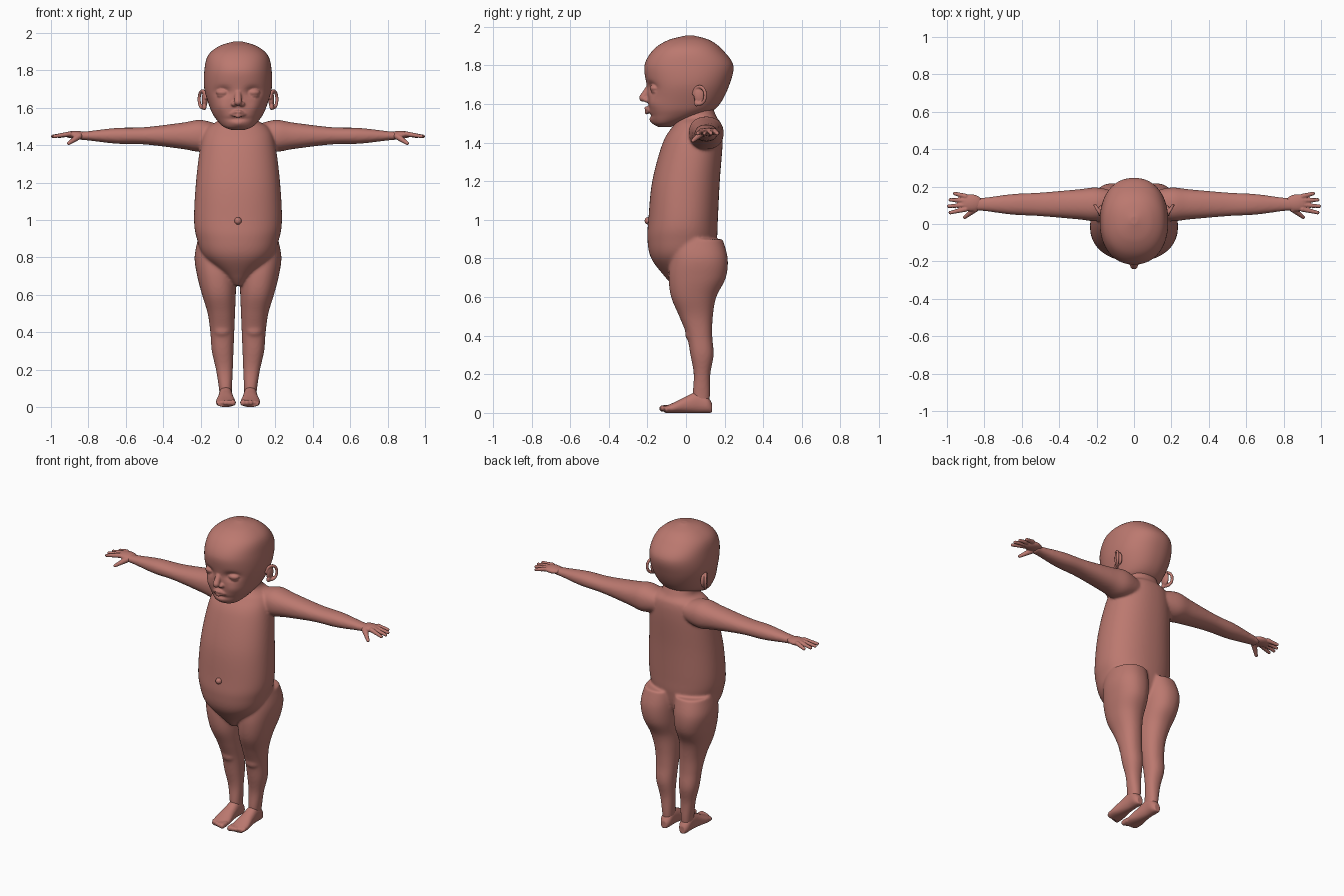
import bpy, bmesh
from math import sin, cos, tau, exp, copysign
from mathutils import Vector, Matrix

cube = bpy.data.objects.get("Cube")
if cube:
    bpy.data.objects.remove(cube, do_unlink=True)

skin_colour = (0.5, 0.19, 0.16, 1)
skin = bpy.data.materials.new("skin")
skin.use_nodes = True
skin.diffuse_color = skin_colour
skin.node_tree.nodes["Principled BSDF"].inputs["Base Color"].default_value = skin_colour

SIDES = (1, -1)


def blend(before, start, end, after, t):
    """Smooth curve from start to end, guided by the neighbouring values."""
    bend = 2 * before - 5 * start + 4 * end - after
    twist = 3 * (start - end) + after - before
    return start + t / 2 * (end - before + t * (bend + t * twist))


def smooth_sections(sections, steps=8):
    """Fill in rounded in-between sections along a limb."""
    padded = [sections[0], *sections, sections[-1]]
    for group in zip(padded, padded[1:], padded[2:], padded[3:]):
        for step in range(steps):
            yield [blend(*values, step / steps) for values in zip(*group)]
    yield sections[-1]


def loft(bm, axis, sections, side=1, segments=64, roundness=0.9):
    """Skin over sections (position, centre, half size, centre, half size)."""
    across, along = [k for k in range(3) if k != axis]
    rings = []
    for position, centre_a, half_a, centre_b, half_b in smooth_sections(sections):
        ring = []
        for n in range(segments):
            angle = tau * n / segments
            point = Vector()
            point[axis] = position
            point[across] = centre_a + half_a * copysign(abs(cos(angle)) ** roundness, cos(angle))
            point[along] = centre_b + half_b * copysign(abs(sin(angle)) ** roundness, sin(angle))
            point.x *= side
            ring.append(bm.verts.new(point))
        rings.append(ring)
    for lower, upper in zip(rings, rings[1:]):
        for n in range(segments):
            bm.faces.new((lower[n - 1], lower[n], upper[n], upper[n - 1]))
    bm.faces.new(rings[0])
    bm.faces.new(rings[-1])


def ball(bm, centre, radii):
    place = Matrix.Translation(centre) @ Matrix.Diagonal((*radii, 1))
    bmesh.ops.create_icosphere(bm, subdivisions=3, radius=1, matrix=place)


def digit(bm, start, end, start_radius, end_radius, count=9):
    """Tapering row of overlapping balls."""
    for i in range(count):
        t = i / (count - 1)
        radius = start_radius + (end_radius - start_radius) * t
        ball(bm, Vector(start).lerp(Vector(end), t), [radius] * 3)


def press(bm, x, z, width, height, depth):
    """Soft sculpting stroke on the front; positive depth goes inward."""
    for v in bm.verts:
        if v.co.y < 0:
            distance = Vector(((v.co.x - x) / width, (v.co.z - z) / height)).length
            v.co.y += depth * exp(-distance ** 2)


def finish(name, bm, voxel, relax, mirror=False):
    """Fuse the overlapping volumes into one smooth skin."""
    bmesh.ops.recalc_face_normals(bm, faces=bm.faces)
    mesh = bpy.data.meshes.new(name)
    bm.to_mesh(mesh)
    bm.free()
    mesh.materials.append(skin)
    part = bpy.data.objects.new(name, mesh)
    bpy.context.collection.objects.link(part)
    if mirror:
        part.modifiers.new("mirror", 'MIRROR')
    fuse = part.modifiers.new("fuse", 'REMESH')
    fuse.mode = 'VOXEL'
    fuse.voxel_size = voxel
    fuse.use_smooth_shade = True
    soften = part.modifiers.new("soften", 'SMOOTH')
    soften.iterations = relax


# Trunk and neck: height, half width, centre depth, half depth
body = bmesh.new()
trunk = [(.65, .02, -.02, .04), (.7, .07, -.015, .09), (.8, .18, -.02, .16),
         (.9, .22, -.02, .18), (1, .235, -.015, .18), (1.2, .225, 0, .175),
         (1.4, .2, .035, .155), (1.49, .17, .06, .125), (1.53, .11, .06, .1),
         (1.58, .1, .055, .085)]
loft(body, 2, [(z, 0, width, y, depth) for z, width, y, depth in trunk])

# Arms: distance out, half depth, half height
arm = [(.1, .07, .06), (.2, .09, .085), (.3, .08, .07), (.5, .063, .046),
       (.65, .055, .042), (.8, .036, .025), (.85, .036, .021)]
arm_sections = [(x, .105, depth, 1.45, height) for x, depth, height in arm]

# Legs from the ankle up in even steps: half width, centre depth, half depth
leg = [(.035, .08, .045), (.045, .083, .043), (.058, .083, .06), (.064, .07, .066),
       (.073, .052, .087), (.09, .04, .117), (.105, .058, .148), (.114, .066, .15),
       (.107, .055, .135)]
leg_sections = []
for step, (width, y, depth) in enumerate(leg, start=1):
    z = step / 10
    gap = .04 * (.9 - z)
    leg_sections.append((z, gap + width, width, y, depth))
leg_sections.insert(0, (.04, .066, .03, .08, .04))

for side in SIDES:
    loft(body, 0, arm_sections, side)
    loft(body, 2, leg_sections, side)
    ball(body, (.085 * side, .035, .41), (.05, .04, .045))
finish("body", body, .007, 10)

# Navel
navel = bmesh.new()
ball(navel, (0, -.195, .995), [.02] * 3)
finish("navel", navel, .004, 2)

# Skull: height, half width, centre depth, half depth
head = bmesh.new()
skull = [(1.48, .03, -.11, .03), (1.5, .08, -.1, .07), (1.55, .125, -.04, .15),
         (1.6, .15, -.01, .185), (1.7, .18, .01, .215), (1.8, .18, .015, .23),
         (1.88, .16, .01, .18), (1.93, .1, .015, .11), (1.955, .02, .02, .02)]
loft(head, 2, [(z, 0, width, y, depth) for z, width, y, depth in skull], segments=96)

# Chin, crease below the lip, eye sockets and cheeks
press(head, 0, 1.515, .035, .02, -.01)
press(head, 0, 1.54, .05, .01, .01)
for side in SIDES:
    press(head, .08 * side, 1.685, .04, .025, .024)
    press(head, .095 * side, 1.6, .04, .035, -.012)

# Closed eyelids, nostrils and lips
for side in SIDES:
    ball(head, (.08 * side, -.158, 1.682), (.038, .03, .02))
    ball(head, (.08 * side, -.154, 1.664), (.034, .027, .012))
    ball(head, (.02 * side, -.2, 1.62), (.017, .02, .014))
    mouth_corner = (.04 * side, -.186, 1.566)
    digit(head, (.008 * side, -.205, 1.578), mouth_corner, .011, .006)
    digit(head, (0, -.203, 1.557), mouth_corner, .012, .006)

# Nose
digit(head, (0, -.188, 1.69), (0, -.222, 1.632), .016, .021)
finish("head", head, .005, 3)

# Ears: curled rim around a shallow bowl with a lobe
ears = bmesh.new()
rim_count = 28
for i in range(rim_count):
    angle = tau * (.8 * i / rim_count - .3)
    rim = Vector((.018 * cos(angle), .03 * cos(angle), .045 * sin(angle)))
    ball(ears, Vector((.19, .07, 1.645)) + rim, [.009] * 3)
ball(ears, (.178, .07, 1.645), (.016, .03, .045))
ball(ears, (.18, .055, 1.605), (.012, .014, .018))
finish("ears", ears, .004, 2, mirror=True)

# Hands: palm, fanned fingers and a drooping thumb
hands = bmesh.new()
ball(hands, (.87, .113, 1.456), (.06, .046, .021))
for i in range(4):
    knuckle = (.9, .148 - .023 * i, 1.46)
    fingertip = (.99 - .008 * (i - 2) ** 2, .163 - .034 * i, 1.447)
    digit(hands, knuckle, fingertip, .014, .01)
digit(hands, (.85, .08, 1.448), (.905, .036, 1.41), .018, .01)
finish("hands", hands, .004, 2, mirror=True)

# Feet: distance back, half width, height of the instep
feet = bmesh.new()
foot = [(.135, .02, .05), (.11, .034, .085), (.06, .036, .11), (0, .042, .085),
        (-.06, .052, .055), (-.11, .045, .034)]
loft(feet, 1, [(y, .066, width, top / 2, top / 2) for y, width, top in foot])
for i in range(5):
    x = .028 + .02 * i
    radius = .017 - .0015 * i
    digit(feet, (x, -.09, .024), (x, -.122 + .002 * i * i, .023), radius, radius)
finish("feet", feet, .005, 2, mirror=True)
